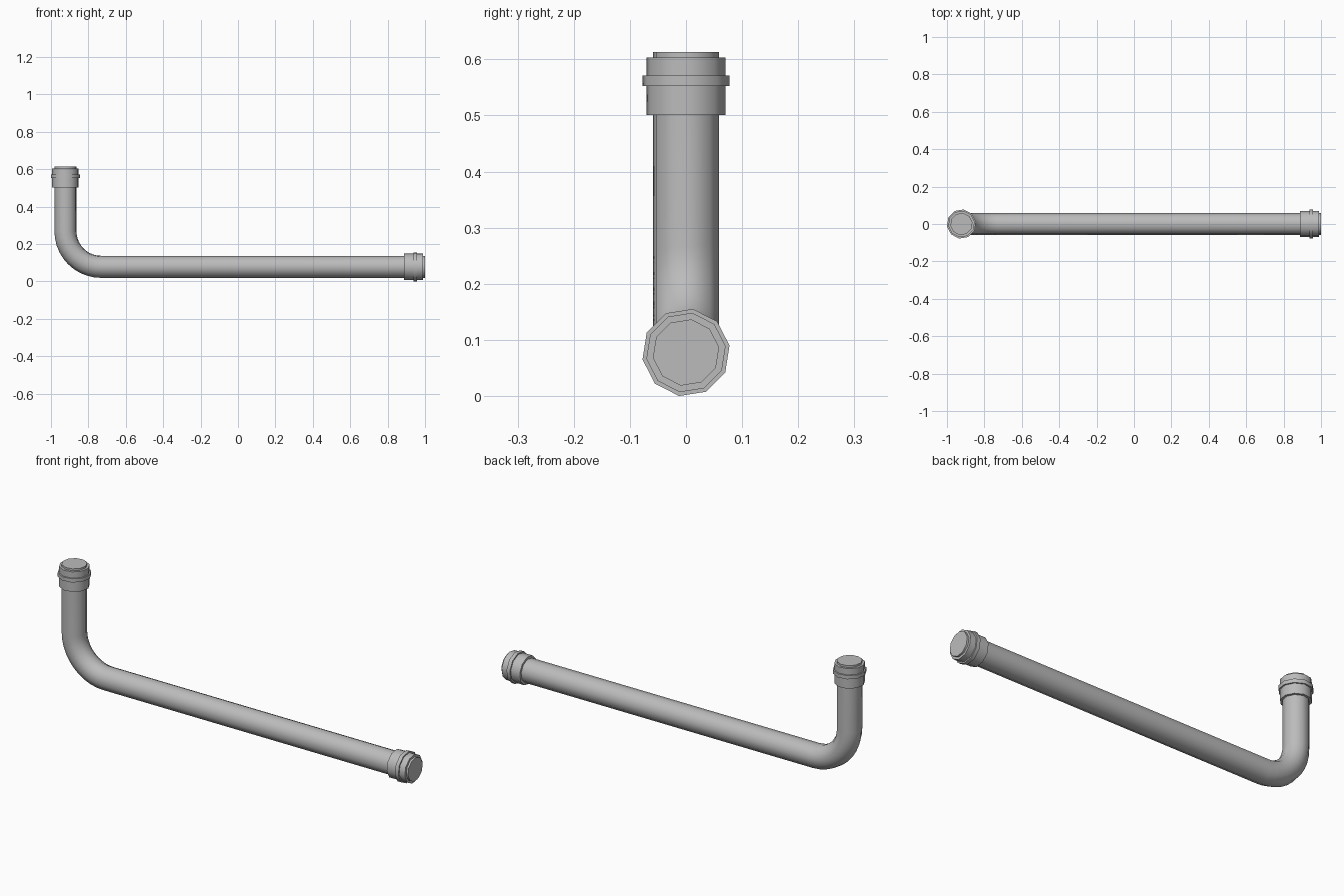
import bpy, bmesh
from math import sin, cos, pi, radians
from mathutils import Vector

cube = bpy.data.objects.get("Cube")
if cube:
    bpy.data.objects.remove(cube, do_unlink=True)

SIDES = 10
AXIS_Z = 0.0775        # height of the horizontal run
AXIS_X = -0.9225       # position of the upright run
TOP = 0.613
END = 1.0
BEND = 0.19            # centre-line radius of the elbow
BEND_STEPS = 10

grey = bpy.data.materials.new("pipe grey")
grey.diffuse_color = (0.5, 0.5, 0.5, 1)
grey.use_nodes = True
grey.node_tree.nodes["Principled BSDF"].inputs["Base Color"].default_value = (0.5, 0.5, 0.5, 1)


def sweep(name, stations):
    """Skin capped ten-sided rings; each station is (centre, tilt, radius)."""
    bm = bmesh.new()
    rings = []
    for centre, tilt, radius in stations:
        across = Vector((sin(tilt), 0, cos(tilt)))
        side = Vector((0, 1, 0))
        ring = []
        for k in range(SIDES):
            a = radians(9) + 2 * pi * k / SIDES
            ring.append(bm.verts.new(Vector(centre) + radius * (side * cos(a) + across * sin(a))))
        rings.append(ring)
    for low, high in zip(rings, rings[1:]):
        for k in range(SIDES):
            n = (k + 1) % SIDES
            bm.faces.new((low[k], low[n], high[n], high[k]))
    bm.faces.new(rings[0])
    bm.faces.new(rings[-1])
    bmesh.ops.recalc_face_normals(bm, faces=bm.faces)
    mesh = bpy.data.meshes.new(name)
    bm.to_mesh(mesh)
    bm.free()
    mesh.materials.append(grey)
    obj = bpy.data.objects.new(name, mesh)
    bpy.context.collection.objects.link(obj)
    bpy.ops.object.select_all(action='DESELECT')
    obj.select_set(True)
    bpy.context.view_layer.objects.active = obj
    bpy.ops.object.shade_smooth_by_angle(angle=radians(50))
    return obj


# Bent pipe: upright run, elbow, long horizontal run
path = [((AXIS_X, 0, TOP), pi / 2, 0.0597)]
for i in range(BEND_STEPS + 1):
    t = pi / 2 * (1 - i / BEND_STEPS)
    centre = (AXIS_X + BEND * (1 - sin(t)), 0, AXIS_Z + BEND * (1 - cos(t)))
    path.append((centre, t, 0.0597))
path.append(((END, 0, AXIS_Z), 0, 0.0597))
sweep("bent_pipe", path)


# Couplings: a sleeve and a raised band, measured back from each pipe end
def upper(d):
    return (AXIS_X, 0, TOP - d), pi / 2


def lower(d):
    return (END - d, 0, AXIS_Z), 0


for place, at in (("upper", upper), ("lower", lower)):
    for part, start, stop, radius in (("sleeve", 0.01, 0.112, 0.0715),
                                      ("band", 0.042, 0.061, 0.0785)):
        sweep(place + "_" + part, [(*at(d), radius) for d in (start, stop)])
